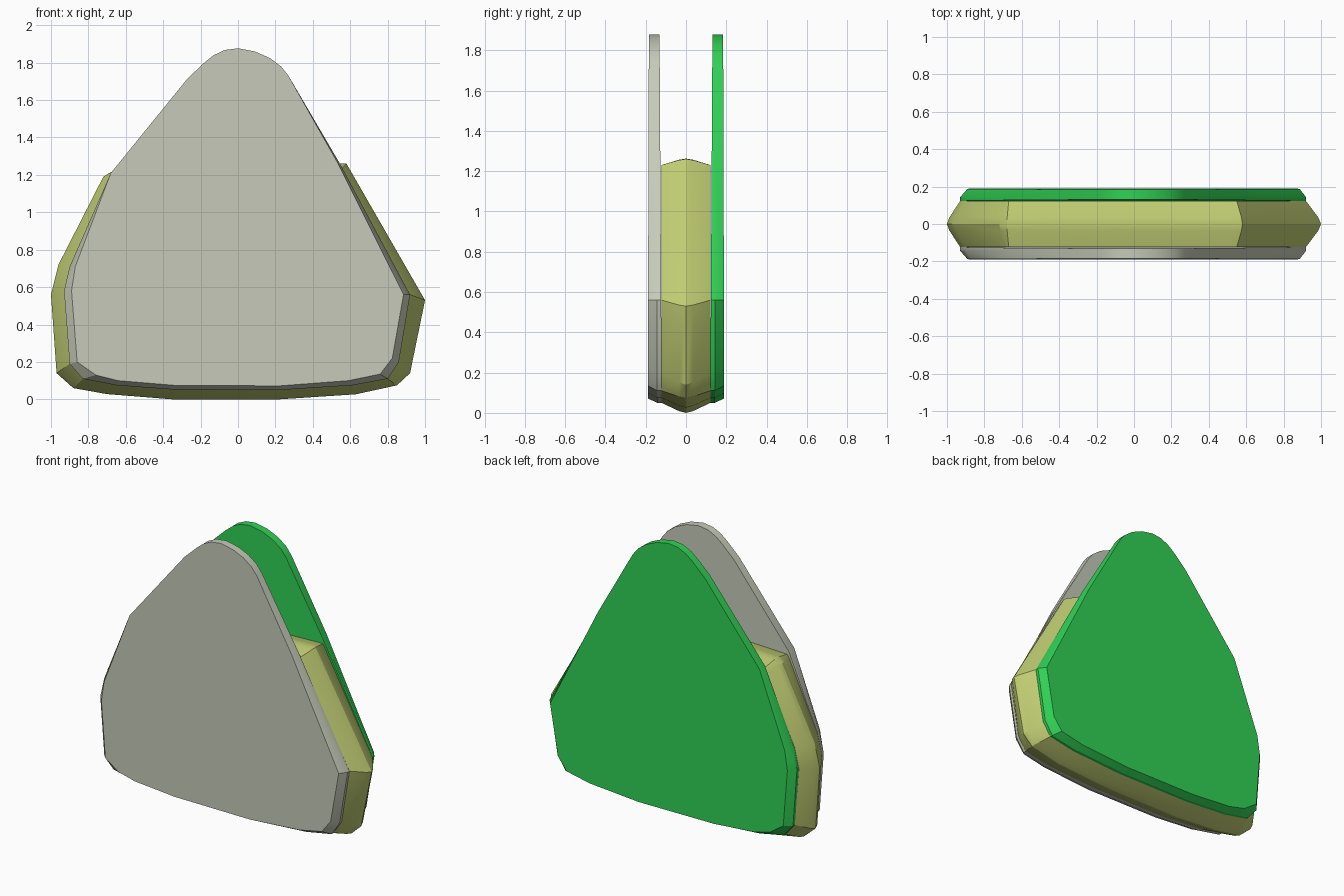
import bpy, bmesh, math

cube = bpy.data.objects.get("Cube")
if cube:
    bpy.data.objects.remove(cube, do_unlink=True)


def material(name, rgb):
    m = bpy.data.materials.new(name)
    m.use_nodes = True
    m.diffuse_color = (*rgb, 1)
    m.node_tree.nodes["Principled BSDF"].inputs["Base Color"].default_value = (*rgb, 1)
    return m


def loft(name, rings, mat):
    """Join rings of 3D points with quads and cap both ends."""
    bm = bmesh.new()
    loops = [[bm.verts.new(p) for p in ring] for ring in rings]
    n = len(loops[0])
    for a, b in zip(loops, loops[1:]):
        for i in range(n):
            j = (i + 1) % n
            bm.faces.new((a[i], a[j], b[j], b[i]))
    bm.faces.new(loops[0])
    bm.faces.new(loops[-1])
    bmesh.ops.recalc_face_normals(bm, faces=bm.faces)
    mesh = bpy.data.meshes.new(name)
    bm.to_mesh(mesh)
    bm.free()
    mesh.materials.append(mat)
    obj = bpy.data.objects.new(name, mesh)
    bpy.context.collection.objects.link(obj)
    bpy.ops.object.select_all(action='DESELECT')
    obj.select_set(True)
    bpy.context.view_layer.objects.active = obj
    bpy.ops.object.shade_smooth_by_angle(angle=math.radians(25))
    return obj


def at_y(outline, y, lean=0.0):
    """Stand an (x, z) outline at depth y, leaning with height."""
    return [(x, y + lean * z, z) for x, z in outline]


# Rounded tip shared by both edges of a plate
tip = [(0.27, 1.73), (0.23, 1.78), (0.17, 1.825), (0.09, 1.86), (0, 1.877),
       (-0.07, 1.868), (-0.13, 1.84), (-0.18, 1.80), (-0.27, 1.715)]

# Plate outlines: smaller outer face, wider rim
face = [(-0.68, 1.21), (-0.87, 0.71), (-0.89, 0.58), (-0.86, 0.20), (-0.76, 0.13),
        (-0.64, 0.10), (-0.34, 0.075), (0.22, 0.072), (0.59, 0.10), (0.76, 0.135),
        (0.825, 0.22), (0.885, 0.56), (0.53, 1.27)] + tip
rim = [(-0.68, 1.21), (-0.90, 0.71), (-0.93, 0.58), (-0.90, 0.19), (-0.83, 0.11),
       (-0.65, 0.075), (-0.34, 0.052), (0.22, 0.05), (0.61, 0.075), (0.80, 0.11),
       (0.86, 0.20), (0.92, 0.56), (0.545, 1.26)] + tip

# Two mirrored plates
plates = (("front_plate", -1, material("warm grey", (0.56, 0.59, 0.48))),
          ("back_plate", 1, material("green", (0.03, 0.64, 0.09))))
for name, s, mat in plates:
    loft(name, [at_y(face, s * 0.19, -s * 0.003),
                at_y(rim, s * 0.143),
                at_y(rim, s * 0.12, s * 0.006)], mat)

# Filling: cut off below the tip, swelling to a ridge at the middle
side = [(-0.67, 1.19), (-0.69, 1.16)] + rim[1:12] + [(0.55, 1.23), (0.52, 1.23)]
ridge = [(-0.68, 1.215), (-0.72, 1.19), (-0.96, 0.72), (-1.0, 0.56), (-0.97, 0.14),
         (-0.88, 0.06), (-0.70, 0.028), (-0.35, 0.0), (0.22, 0.0), (0.63, 0.027),
         (0.85, 0.075), (0.92, 0.14), (1.0, 0.53), (0.58, 1.26), (0.54, 1.262)]
shoulder = [(a + (c - a) * 0.82, b + (d - b) * 0.82)
            for (a, b), (c, d) in zip(side, ridge)]
loft("filling", [at_y(side, -0.122), at_y(shoulder, -0.035), at_y(ridge, 0),
                 at_y(shoulder, 0.035), at_y(side, 0.122)],
     material("pale yellow", (0.53, 0.61, 0.17)))
